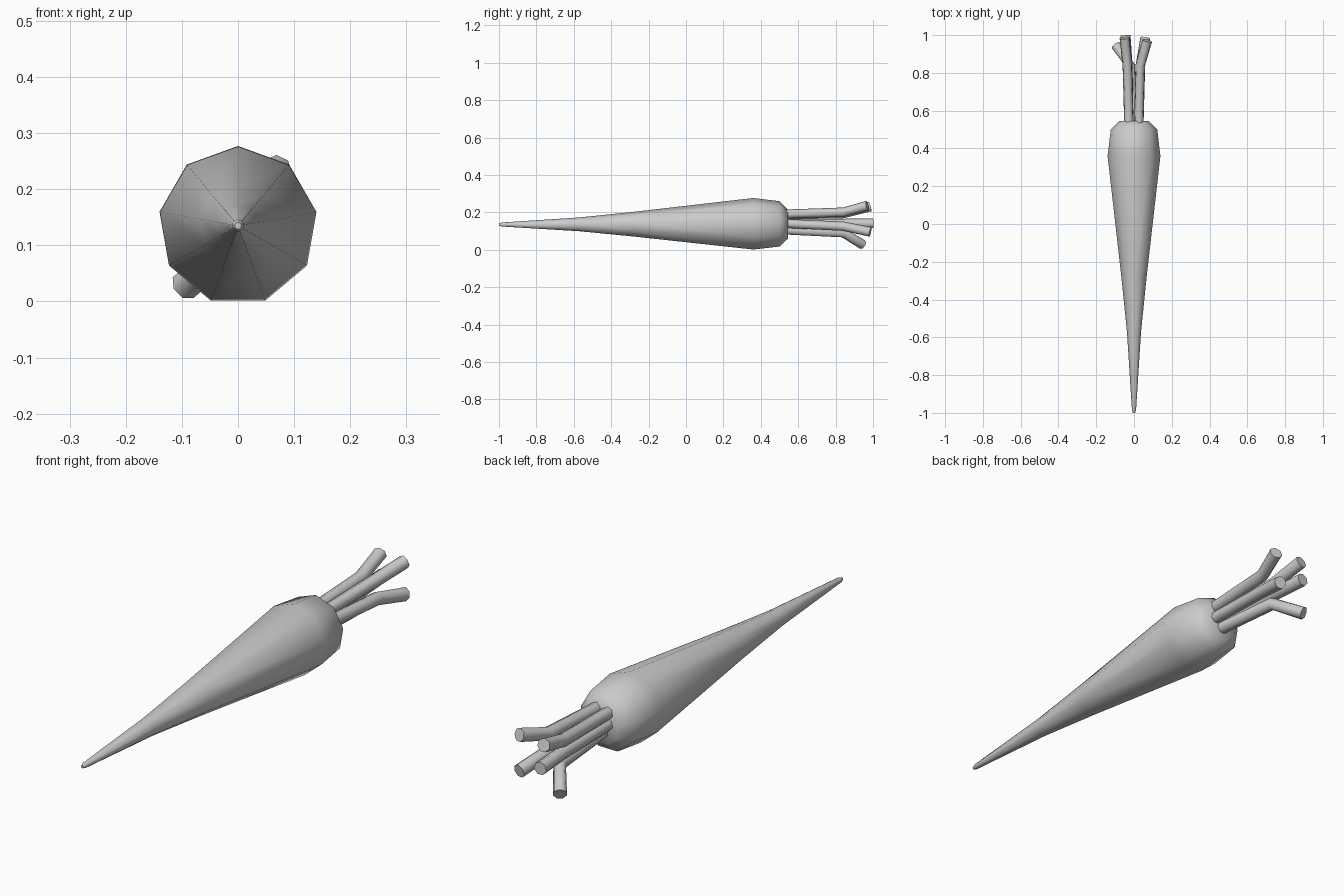
import bpy, bmesh, math
from mathutils import Vector

cube = bpy.data.objects.get("Cube")
if cube:
    bpy.data.objects.remove(cube, do_unlink=True)

grey = bpy.data.materials.new("plain_grey")
grey.use_nodes = True
colour = (0.6, 0.6, 0.6, 1)
grey.diffuse_color = colour
grey.node_tree.nodes["Principled BSDF"].inputs["Base Color"].default_value = colour


def loft(name, points, radii, sides):
    """Closed tube along points, one ring per point, square to the path."""
    points = [Vector(p) for p in points]
    bm = bmesh.new()
    rings = []
    last = len(points) - 1
    for i, (p, r) in enumerate(zip(points, radii)):
        along = points[min(i + 1, last)] - points[max(i - 1, 0)]
        turn = along.to_track_quat('Y', 'Z')
        ring = []
        for k in range(sides):
            a = math.tau * k / sides
            ring.append(bm.verts.new(p + turn @ Vector((r * math.sin(a), 0, r * math.cos(a)))))
        rings.append(ring)
    for low, high in zip(rings, rings[1:]):
        for k in range(sides):
            n = (k + 1) % sides
            bm.faces.new((low[k], low[n], high[n], high[k]))
    bm.faces.new(rings[0])
    bm.faces.new(rings[-1])
    bmesh.ops.recalc_face_normals(bm, faces=bm.faces)
    mesh = bpy.data.meshes.new(name)
    bm.to_mesh(mesh)
    bm.free()
    mesh.materials.append(grey)
    obj = bpy.data.objects.new(name, mesh)
    bpy.context.collection.objects.link(obj)
    bpy.ops.object.select_all(action='DESELECT')
    obj.select_set(True)
    bpy.context.view_layer.objects.active = obj
    bpy.ops.object.shade_smooth_by_angle(angle=math.radians(65))
    return obj


# Tapered root: (y, radius) from the tip to the crown
profile = [(-1, 0.006), (-0.985, 0.011), (-0.57, 0.038), (-0.28, 0.068),
           (0.36, 0.142), (0.5, 0.125), (0.545, 0.08)]
loft("root", [(0, y, 0.135) for y, r in profile], [r for y, r in profile], 9)

# Cut leaf stalks: crown, bend and end points
stalks = {
    "upper_left_stalk": [(0.025, 0.52, 0.19), (0.033, 0.84, 0.2), (0.07, 0.97, 0.235)],
    "upper_right_stalk": [(-0.027, 0.52, 0.185), (-0.035, 0.84, 0.192), (-0.05, 0.985, 0.23)],
    "middle_right_stalk": [(-0.027, 0.52, 0.14), (-0.033, 0.84, 0.14), (-0.045, 1, 0.14)],
    "middle_left_stalk": [(0.026, 0.52, 0.14), (0.034, 0.84, 0.125), (0.06, 0.985, 0.095)],
    "lower_stalk": [(-0.005, 0.52, 0.105), (-0.02, 0.84, 0.09), (-0.095, 0.945, 0.028)],
}
for name, path in stalks.items():
    loft(name, path, [0.025, 0.026, 0.027], 7)
